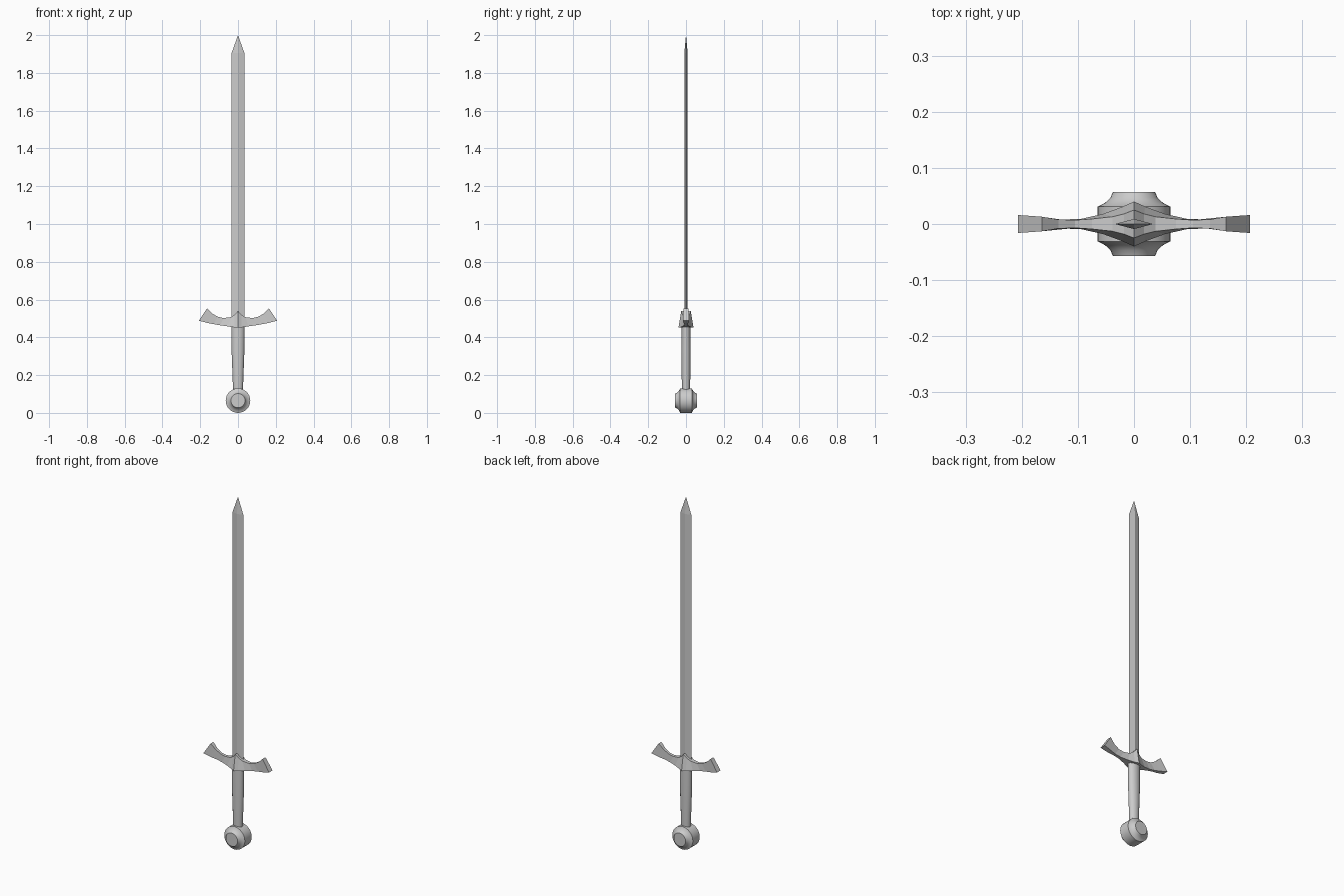
import bpy, bmesh
from math import cos, sin, pi, radians

if "Cube" in bpy.data.objects:
    bpy.data.objects.remove(bpy.data.objects["Cube"])


def loft(name, rings, smooth=False):
    """Skin a list of equal-length closed rings and cap both ends."""
    bm = bmesh.new()
    rows = [[bm.verts.new(p) for p in ring] for ring in rings]
    n = len(rows[0])
    for a, b in zip(rows, rows[1:]):
        for i in range(n):
            j = (i + 1) % n
            bm.faces.new((a[i], a[j], b[j], b[i]))
    bm.faces.new(rows[0])
    bm.faces.new(rows[-1])
    bmesh.ops.remove_doubles(bm, verts=bm.verts, dist=1e-5)
    bmesh.ops.recalc_face_normals(bm, faces=bm.faces)
    mesh = bpy.data.meshes.new(name)
    bm.to_mesh(mesh)
    bm.free()
    obj = bpy.data.objects.new(name, mesh)
    bpy.context.collection.objects.link(obj)
    if smooth:
        bpy.ops.object.select_all(action='DESELECT')
        obj.select_set(True)
        bpy.context.view_layer.objects.active = obj
        bpy.ops.object.shade_smooth_by_angle(angle=radians(35))
    return obj


def ellipse(z, rx, ry, n=16):
    return [(rx * cos(2 * pi * i / n), ry * sin(2 * pi * i / n), z) for i in range(n)]


def disc(y, r, n=32, zc=0.065):
    return [(r * cos(2 * pi * i / n), y, zc + r * sin(2 * pi * i / n)) for i in range(n)]


def diamond(z, rx, ry):
    return [(rx, 0, z), (0, ry, z), (-rx, 0, z), (0, -ry, z)]


# Blade: diamond section with a short pointed tip
blade = loft("blade", [diamond(0.47, 0.034, 0.009), diamond(1.905, 0.034, 0.009)])
bm = bmesh.new()
bm.from_mesh(blade.data)
top = [f for f in bm.faces if all(v.co.z > 1.9 for v in f.verts)]
bmesh.ops.poke(bm, faces=top)
for v in bm.verts:
    if abs(v.co.x) < 1e-4 and abs(v.co.y) < 1e-4 and v.co.z > 1.9:
        v.co.z = 2.0
bm.to_mesh(blade.data)
bm.free()

# Crossguard: stations of top x, z, half depth and bottom x, z, half depth
half = [
    (0.000, 0.540, 0.025, 0.000, 0.451, 0.040),
    (0.018, 0.520, 0.018, 0.020, 0.453, 0.031),
    (0.038, 0.507, 0.013, 0.055, 0.458, 0.018),
    (0.075, 0.502, 0.009, 0.095, 0.464, 0.009),
    (0.105, 0.508, 0.007, 0.130, 0.470, 0.008),
    (0.135, 0.525, 0.008, 0.165, 0.477, 0.013),
    (0.164, 0.553, 0.013, 0.207, 0.488, 0.016),
]
stations = [(-a, b, c, -d, e, f) for a, b, c, d, e, f in half[:0:-1]] + half
loft("crossguard", [[(tx, -ty, tz), (tx, ty, tz), (bx, by, bz), (bx, -by, bz)]
                    for tx, tz, ty, bx, bz, by in stations])

# Grip: oval, tapering toward the pommel
loft("grip", [ellipse(0.11, 0.026, 0.021), ellipse(0.20, 0.029, 0.023),
              ellipse(0.33, 0.034, 0.024), ellipse(0.47, 0.035, 0.023)], smooth=True)

# Pommel: wheel with concave shoulders on both faces
profile = [(0.057, 0.0375), (0.047, 0.042), (0.039, 0.050), (0.034, 0.058), (0.031, 0.065)]
rows = [(-y, r) for y, r in profile] + profile[::-1]
loft("pommel", [disc(y, r) for y, r in rows], smooth=True)
